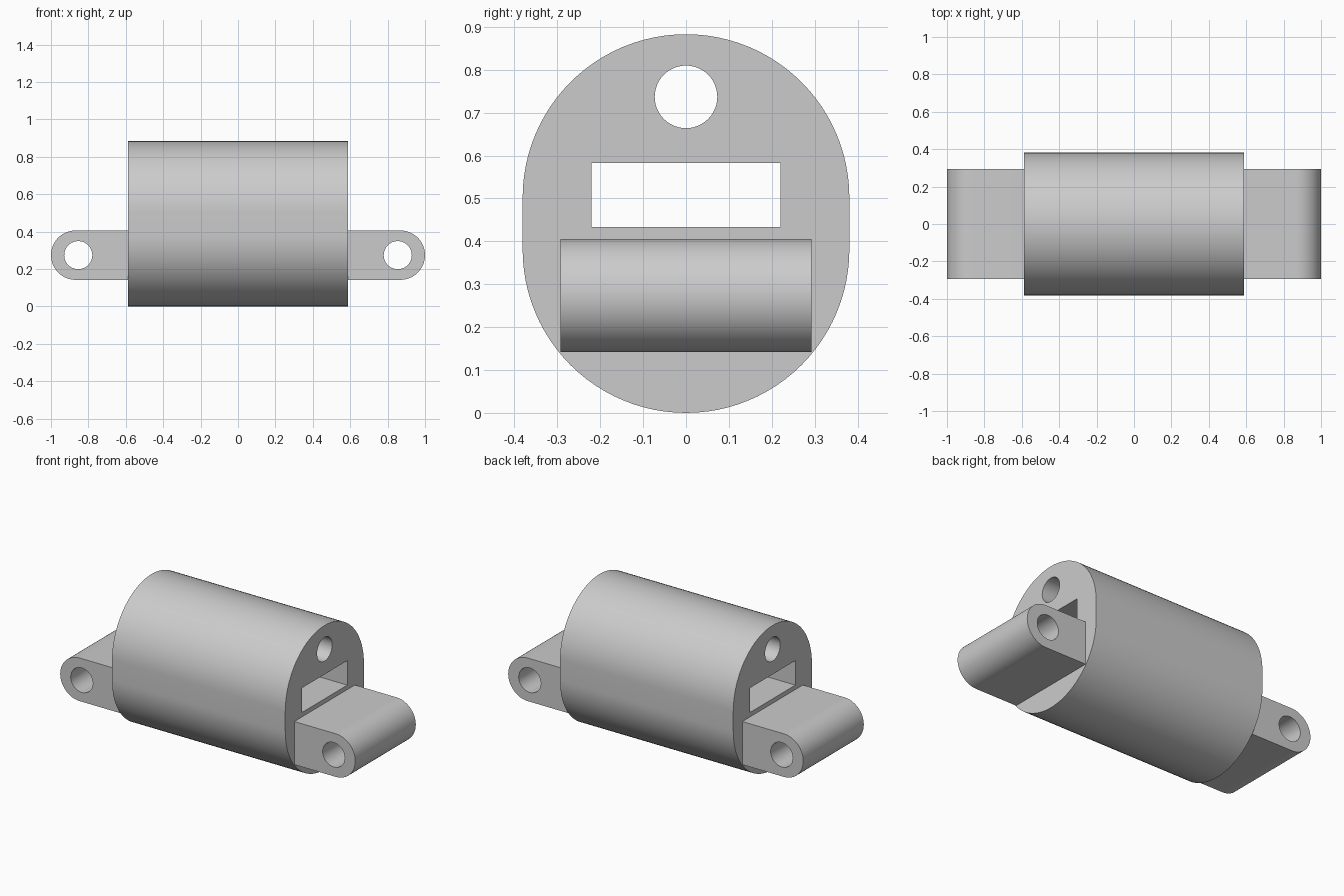
import bpy, bmesh, math
from mathutils import Matrix, Vector

if "Cube" in bpy.data.objects:
    bpy.data.objects.remove(bpy.data.objects["Cube"], do_unlink=True)

grey = bpy.data.materials.new("plain grey")
grey.use_nodes = True
COLOUR = (0.6, 0.6, 0.6, 1)
grey.diffuse_color = COLOUR
grey.node_tree.nodes["Principled BSDF"].inputs["Base Color"].default_value = COLOUR


def arc(cu, cv, r, start, sweep, n):
    """Points along an arc, both ends included."""
    angles = [math.radians(start + sweep * i / n) for i in range(n + 1)]
    return [(cu + r * math.cos(a), cv + r * math.sin(a)) for a in angles]


def circle(cu, cv, r, n=48):
    return arc(cu, cv, r, 0, 360, n)[:-1]


def plate(name, loops, half, frame):
    """Fill an outline with holes, extrude it both ways, and turn it into place."""
    bm = bmesh.new()
    edges = []
    for loop in loops:
        verts = [bm.verts.new((u, v, -half)) for u, v in loop]
        edges += [bm.edges.new((verts[i - 1], verts[i])) for i in range(len(verts))]
    bmesh.ops.triangle_fill(bm, edges=edges, use_beauty=True, normal=(0, 0, 1))
    result = bmesh.ops.extrude_face_region(bm, geom=bm.faces[:], use_keep_orig=True)
    top = [g for g in result["geom"] if isinstance(g, bmesh.types.BMVert)]
    bmesh.ops.translate(bm, verts=top, vec=(0, 0, 2 * half))
    bmesh.ops.transform(bm, matrix=frame, verts=bm.verts[:])
    bmesh.ops.recalc_face_normals(bm, faces=bm.faces[:])
    mesh = bpy.data.meshes.new(name)
    bm.to_mesh(mesh)
    bm.free()
    mesh.materials.append(grey)
    obj = bpy.data.objects.new(name, mesh)
    bpy.context.collection.objects.link(obj)
    bpy.ops.object.select_all(action="DESELECT")
    obj.select_set(True)
    bpy.context.view_layer.objects.active = obj
    bpy.ops.object.shade_smooth_by_angle(angle=math.radians(30))
    return obj


# Main body: a tall stadium section with a round bore and a slot, along x
R, HEIGHT, BODY = 0.381, 0.883, 0.587
outline = arc(0, R, R, 180, 180, 48) + arc(0, HEIGHT - R, R, 0, 180, 48)
bore = circle(0, 0.737, 0.073)
slot = [(-0.22, 0.433), (0.22, 0.433), (0.22, 0.583), (-0.22, 0.583)]
along_x = Matrix(((0, 0, 1, 0), (1, 0, 0, 0), (0, 1, 0, 0), (0, 0, 0, 1)))
plate("body", [outline, bore, slot], BODY, along_x)

# Mounting lugs: rounded tongues with a pin hole, one on each end
LUG_Z, LUG_R, PIN_X = 0.274, 0.132, 0.854
LUG_R_X = 1 - PIN_X
for side, name in ((1, "left_lug"), (-1, "right_lug")):
    nose = arc(1 - LUG_R, LUG_Z, LUG_R, -90, 180, 32)
    root = [(BODY, LUG_Z + LUG_R), (BODY, LUG_Z - LUG_R)]
    pin_hole = circle(PIN_X, LUG_Z, 0.075)
    loops = [[(side * u, v) for u, v in loop] for loop in (nose + root, pin_hole)]
    plate(name, loops, 0.293, Matrix.Rotation(math.pi / 2, 4, "X"))
